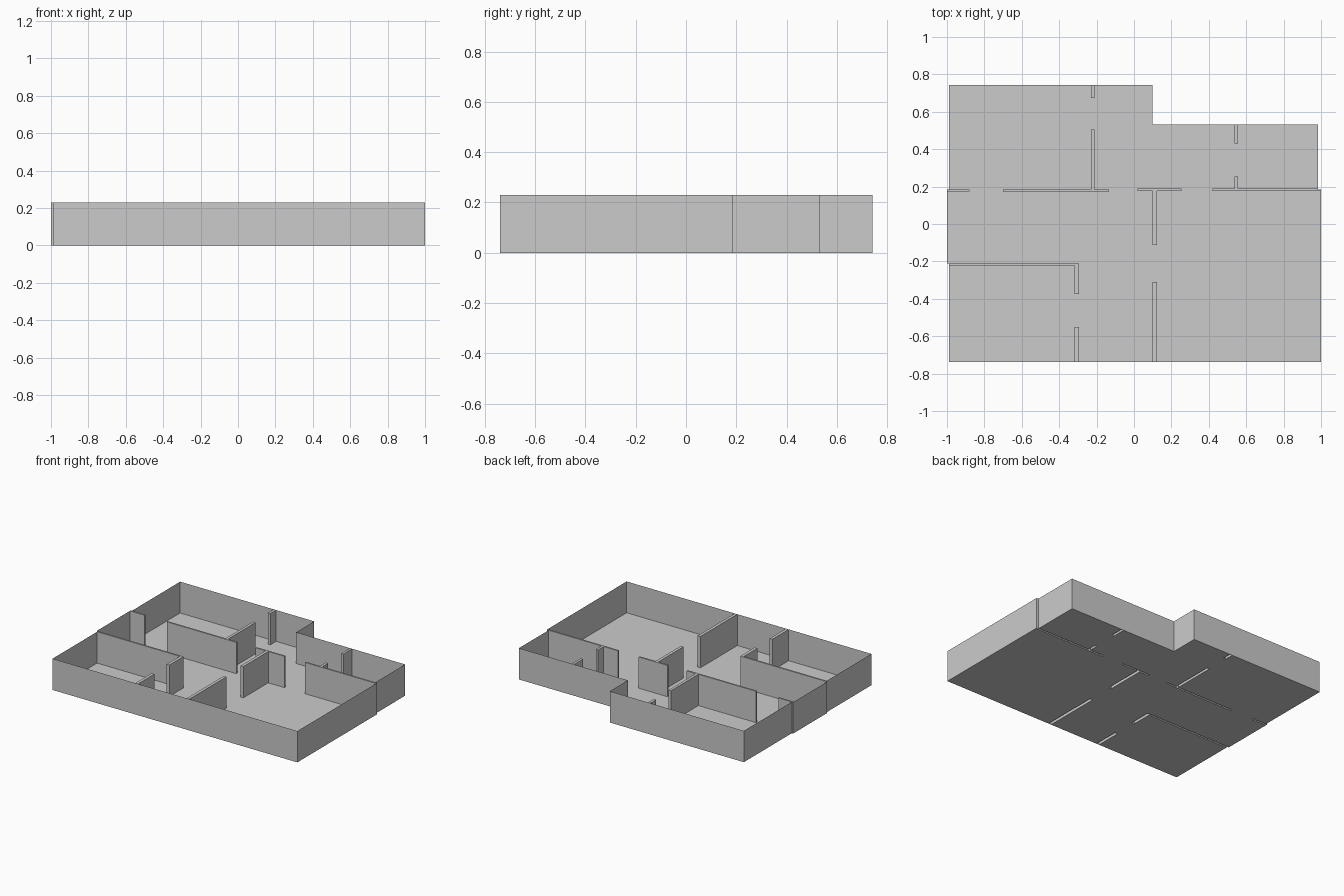
import bpy, bmesh
from mathutils import Vector

if "Cube" in bpy.data.objects:
    bpy.data.objects.remove(bpy.data.objects["Cube"])

H = 0.23  # wall height

# room footprint: x0, y0, x1, y1
ROOMS = [(-0.99, 0.185, 0.10, 0.742), (0.10, 0.185, 0.985, 0.533),
         (-1.0, -0.21, 1.0, 0.185), (-0.99, -0.739, 1.0, -0.21)]

# partitions, with door gaps between the pieces
WALLS = [(-0.23, 0.675, -0.21, 0.742), (-0.23, 0.173, -0.21, 0.505),
         (-1.0, 0.173, -0.88, 0.185), (-0.70, 0.173, -0.135, 0.185),
         (0.02, 0.177, 0.253, 0.189), (0.42, 0.177, 1.0, 0.189),
         (0.537, 0.43, 0.555, 0.533), (0.537, 0.189, 0.555, 0.255),
         (0.10, -0.113, 0.122, 0.177), (0.10, -0.739, 0.122, -0.31),
         (-1.0, -0.222, -0.295, -0.21), (-0.317, -0.375, -0.295, -0.222),
         (-0.317, -0.739, -0.295, -0.55)]

xs = sorted({v for r in ROOMS + WALLS for v in (r[0], r[2])})
ys = sorted({v for r in ROOMS + WALLS for v in (r[1], r[3])})


def inside(rects, x, y):
    return any(a < x < c and b < y < d for a, b, c, d in rects)


def kind(i, j):
    """Classify a plan cell: 0 outside, 1 floor, 2 partition."""
    if not (0 <= i < len(xs) - 1 and 0 <= j < len(ys) - 1):
        return 0
    x, y = (xs[i] + xs[i + 1]) / 2, (ys[j] + ys[j + 1]) / 2
    if not inside(ROOMS, x, y):
        return 0
    return 2 if inside(WALLS, x, y) else 1


parts = {"floor": [], "outer_walls": [], "partition_walls": []}


def upright(name, p, q):
    parts[name].append([(*p, 0), (*q, 0), (*q, H), (*p, H)])


for i in range(len(xs) - 1):
    for j in range(len(ys) - 1):
        k = kind(i, j)
        if k == 0:
            continue
        c = [(xs[i], ys[j]), (xs[i + 1], ys[j]), (xs[i + 1], ys[j + 1]), (xs[i], ys[j + 1])]
        # floor stays open under the hollow partitions, which are capped on top
        if k == 1:
            parts["floor"].append([(*p, 0) for p in c])
        else:
            parts["partition_walls"].append([(*p, H) for p in c])
        # thin outer sheet and partition sides
        for e, (di, dj) in enumerate([(0, -1), (1, 0), (0, 1), (-1, 0)]):
            n = kind(i + di, j + dj)
            if n == 0:
                upright("outer_walls", c[e], c[(e + 1) % 4])
            elif k == 2 and n == 1:
                upright("partition_walls", c[e], c[(e + 1) % 4])

# build each part and merge coplanar cells
for name, quads in parts.items():
    bm = bmesh.new()
    for q in quads:
        bm.faces.new([bm.verts.new(Vector(p)) for p in q])
    bmesh.ops.remove_doubles(bm, verts=bm.verts, dist=1e-5)
    if name != "floor":
        bmesh.ops.dissolve_limit(bm, angle_limit=0.01, verts=bm.verts, edges=bm.edges)
    mesh = bpy.data.meshes.new(name)
    bm.to_mesh(mesh)
    bm.free()
    bpy.context.collection.objects.link(bpy.data.objects.new(name, mesh))
